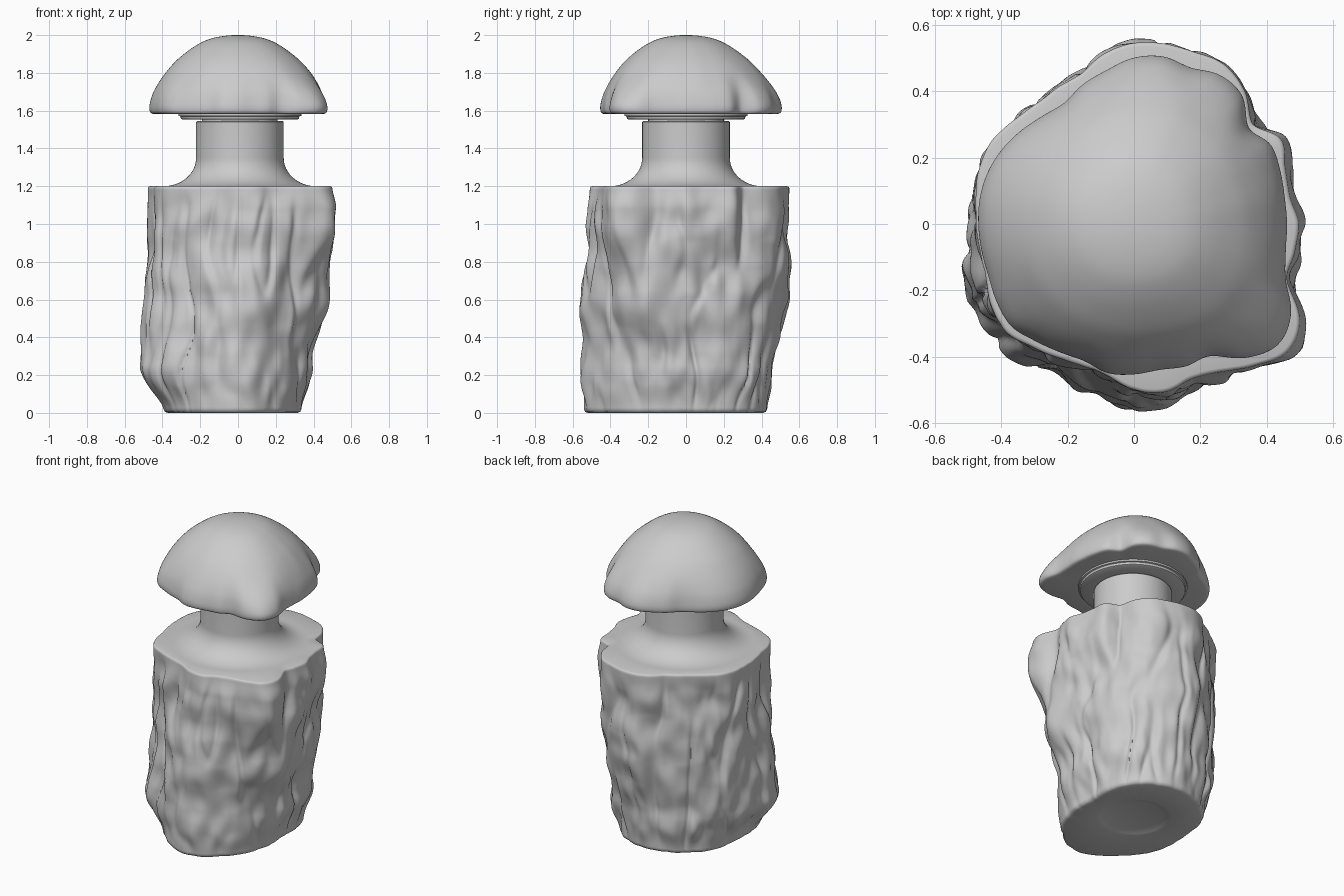
import bpy, math
from mathutils import noise, Vector

if "Cube" in bpy.data.objects:
    bpy.data.objects.remove(bpy.data.objects["Cube"])

N = 288  # points around each outline

# Radii of the outlines, evenly spaced counter-clockwise from +x
CAP = [.46, .46, .468, .475, .45, .505, .517, .50, .511, .50, .47, .447,
       .42, .425, .44, .455, .466, .47, .468, .465, .465, .475, .48, .46,
       .445, .438, .455, .452, .445, .455, .458, .525, .565, .545, .485, .463]
TOP = [.495, .475, .483, .51, .47, .52, .55, .55, .55, .545, .52, .48,
       .47, .468, .48, .495, .495, .485, .475, .47, .475, .495, .505, .485,
       .465, .455, .465, .50, .515, .50, .515, .56, .60, .575, .49, .492]
MID = [.45, .475, .525, .545, .47, .48, .48, .51, .475, .55, .50, .53]
LOW = [.38, .42, .46, .45, .45, .47, .495, .56, .51, .545, .48, .43]
BASE = [.33, .37, .42, .43, .42, .41, .39, .43, .48, .54, .46, .38]


def sample(radii, i):
    """Smooth periodic interpolation of an outline."""
    n = len(radii)
    f = i / N * n
    k = int(f)
    t = f - k
    a, b, c, d = (radii[(k + j) % n] for j in (-1, 0, 1, 2))
    return b + .5 * t * (c - a + t * (2*a - 5*b + 4*c - d + t * (3*(b - c) + d - a)))


def smooth(t):
    t = min(1, max(0, t))
    return t * t * (3 - 2 * t)


def skin(name, rings, cx=0.0, angle=40):
    """Surface from rings of (radius function, height), closed at both ends."""
    verts, faces = [], []
    for rad, z in rings:
        for i in range(N):
            a = 2 * math.pi * i / N
            r = rad(i)
            verts.append((cx + r * math.cos(a), r * math.sin(a), z))
    for k in range(len(rings) - 1):
        for i in range(N):
            j = (i + 1) % N
            faces.append((k*N + i, k*N + j, (k+1)*N + j, (k+1)*N + i))
    faces.append(tuple(reversed(range(N))))
    faces.append(tuple(range((len(rings) - 1) * N, len(rings) * N)))
    me = bpy.data.meshes.new(name)
    me.from_pydata(verts, [], faces)
    ob = bpy.data.objects.new(name, me)
    bpy.context.collection.objects.link(ob)
    bpy.context.view_layer.objects.active = ob
    ob.select_set(True)
    bpy.ops.object.shade_smooth_by_angle(angle=math.radians(angle))
    ob.select_set(False)
    return ob


def lathe(name, profile, cx=0.01):
    return skin(name, [((lambda i, r=r: r), z) for r, z in profile], cx)


# Bark relief: broad plates parted by soft grooves, with smaller lumps
def bark(i, z):
    a = 2 * math.pi * i / N
    c, s = math.cos(a), math.sin(a)
    warp = .3 * noise.noise(Vector((c * 2, s * 2, z * 3)))
    ridge = noise.noise(Vector((c * 3.2 + warp, s * 3.2 - warp, z * 1.0)))
    groove = math.exp(-(ridge / .13) ** 2)
    lump = noise.noise(Vector((c * 3.5 - 4, s * 3.5, z * 4.5)))
    fine = noise.noise(Vector((c * 6 + 7 + warp, s * 6, z * 6.5)))
    return .003 - .016 * groove + .02 * lump + .02 * fine


def body_radius(i, z):
    levels = [(0, BASE), (.25, LOW), (.65, MID), (1.0, TOP), (1.2, TOP)]
    for (z0, lo), (z1, hi) in zip(levels, levels[1:]):
        if z <= z1:
            t = smooth((z - z0) / (z1 - z0))
            r = sample(lo, i) * (1 - t) + sample(hi, i) * t
            break
    fade = (.3 + .7 * smooth(z / .15)) * (.1 + .9 * smooth((1.2 - z) / .2))
    # the right and front sides swell a little below the top edge
    side = math.cos(2 * math.pi * i / N + math.pi / 5)
    side = side if side > 0 else side * .4
    swell = .022 * side * smooth((1.2 - z) / .12) * smooth((z - .7) / .3)
    return r + swell + bark(i, z) * fade


# Bark body, with rounded edges and a shallow round recess underneath
rings = [((lambda i: .17), .015), ((lambda i: .2), .005), ((lambda i: .22), 0)]
rings.append(((lambda i: body_radius(i, 0) - .02), 0))
rings.append(((lambda i: body_radius(i, .005) - .006), .006))
STEPS = 110
for k in range(STEPS + 1):
    z = .02 + 1.17 * k / STEPS
    rings.append(((lambda i, z=z: body_radius(i, z)), z))
rings.append(((lambda i: body_radius(i, 1.197) - .004), 1.197))
rings.append(((lambda i: body_radius(i, 1.2) - .012), 1.2))
rings.append(((lambda i: .4), 1.2))
skin("bark_body", rings, angle=75)

# Neck flaring into the shoulder
flare = [(.41, 1.195), (.405, 1.2)]
for k in range(1, 17):
    a = math.pi / 2 * k / 16
    flare.append((.232 + .173 * (1 - math.sin(a)), 1.2 + .15 * (1 - math.cos(a))))
lathe("neck", flare + [(.232, 1.54), (.227, 1.545)])

# Stopper stem and stepped collar under the cap
lathe("stopper_stem", [(.2, 1.53), (.2, 1.57)])
lathe("cap_collar", [(.2, 1.553), (.305, 1.553), (.312, 1.557), (.315, 1.57),
                     (.325, 1.573), (.325, 1.6)])


# Lobed mushroom cap: fine lobes fade quickly, broad ones fade towards the crown
BROAD = [sum(CAP[(k + j) % 36] for j in range(-2, 3)) / 5 for k in range(36)]


def cap_radius(i, f, z):
    fine = 1 - smooth((z - 1.6) / .24)
    broad = 1 - .6 * smooth((z - 1.62) / .36)
    b = sample(BROAD, i)
    return f * (.468 + (b - .468) * broad + (sample(CAP, i) - b) * fine)


cap = [((lambda i: .25), 1.585)]
profile = [(.955, 1.582), (.985, 1.588), (1, 1.603), (1.0, 1.63), (.98, 1.67),
           (.945, 1.71), (.883, 1.76), (.805, 1.81), (.715, 1.858), (.612, 1.9),
           (.5, 1.938), (.385, 1.968), (.27, 1.986), (.15, 1.996), (.05, 2.0)]
P = len(profile)
SUB = 5
for k in range(P - 1):
    a, b, c, d = (profile[min(P - 1, max(0, k + j))] for j in (-1, 0, 1, 2))
    for s in range(SUB):
        t = s / SUB
        f, z = (b[m] + .5 * t * (c[m] - a[m] + t * (2*a[m] - 5*b[m] + 4*c[m] - d[m]
                + t * (3*(b[m] - c[m]) + d[m] - a[m]))) for m in (0, 1))
        cap.append(((lambda i, f=f, z=z: cap_radius(i, f, z)), z))
cap.append(((lambda i: .02), 2.0))
skin("cap", cap)
